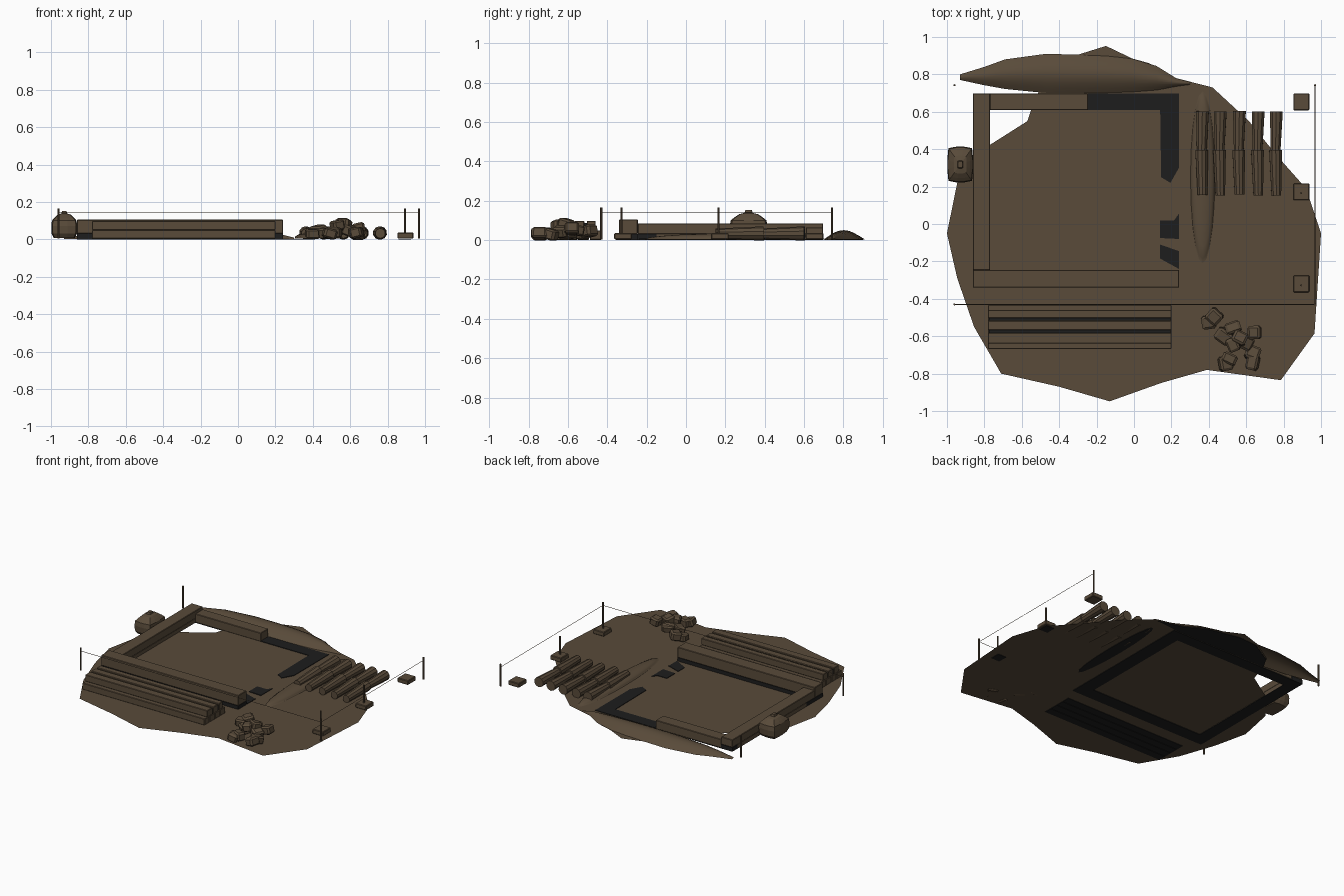
import bpy, bmesh, math, random
from mathutils import Vector, Matrix

if "Cube" in bpy.data.objects:
    bpy.data.objects.remove(bpy.data.objects["Cube"])

random.seed(4)


def material(name, rgb):
    m = bpy.data.materials.new(name)
    m.diffuse_color = (*rgb, 1)
    m.use_nodes = True
    m.node_tree.nodes["Principled BSDF"].inputs["Base Color"].default_value = m.diffuse_color
    return m


BROWN = material("earth_brown", (0.100, 0.070, 0.042))
DARK = material("trench_dark", (0.0125, 0.0125, 0.0125))


def finish(name, bm, mat=BROWN, smooth=False, normals=True):
    if normals:
        bmesh.ops.recalc_face_normals(bm, faces=bm.faces[:])
    me = bpy.data.meshes.new(name)
    bm.to_mesh(me)
    bm.free()
    me.materials.append(mat)
    for p in me.polygons:
        p.use_smooth = smooth
    ob = bpy.data.objects.new(name, me)
    bpy.context.collection.objects.link(ob)
    return ob


def box(name, x0, x1, y0, y1, z0, z1, mat=BROWN, bevel=0.0):
    bm = bmesh.new()
    bmesh.ops.create_cube(bm, size=1)
    bmesh.ops.scale(bm, vec=(x1 - x0, y1 - y0, z1 - z0), verts=bm.verts)
    bmesh.ops.translate(bm, vec=((x0 + x1) / 2, (y0 + y1) / 2, (z0 + z1) / 2), verts=bm.verts)
    if bevel:
        bmesh.ops.bevel(bm, geom=bm.edges[:], offset=bevel, segments=1, affect='EDGES')
    return finish(name, bm, mat)


def prism(name, pts, z0, z1, mat):
    bm = bmesh.new()
    face = bm.faces.new([bm.verts.new((x, y, z0)) for x, y in pts])
    if z1 > z0:
        r = bmesh.ops.extrude_face_region(bm, geom=[face])
        up = [v for v in r["geom"] if isinstance(v, bmesh.types.BMVert)]
        bmesh.ops.translate(bm, vec=(0, 0, z1 - z0), verts=up)
        return finish(name, bm, mat)
    face.normal_update()
    if face.normal.z < 0:
        face.normal_flip()
    return finish(name, bm, mat, normals=False)


def rod(name, a, b, r, sides=6, r2=None, smooth=False):
    a, b = Vector(a), Vector(b)
    d = b - a
    bm = bmesh.new()
    bmesh.ops.create_cone(bm, cap_ends=True, segments=sides, radius1=r,
                          radius2=r if r2 is None else r2, depth=d.length)
    rot = Vector((0, 0, 1)).rotation_difference(d.normalized()).to_matrix().to_4x4()
    bmesh.ops.transform(bm, matrix=Matrix.Translation((a + b) / 2) @ rot, verts=bm.verts)
    return finish(name, bm, smooth=smooth)


# Ground sheet
prism("ground", [(-.945, .22), (-1, -.05), (-.945, -.29), (-.855, -.55), (-.71, -.80),
                 (-.40, -.87), (-.13, -.948), (.145, -.85), (.39, -.78), (.785, -.835),
                 (.965, -.585), (1, -.05), (.92, .19), (.76, .37), (.615, .55),
                 (.42, .73), (.225, .78), (.08, .86), (-.01, .885), (-.15, .952),
                 (-.30, .905), (-.47, .80), (-.55, .61), (-.57, .55), (-.775, .42)],
      .004, .004, BROWN)

# Footing trench: frame beneath the ground, with the exposed stretches above it
for n, r in {"front": (-.86, .24, -.34, -.245), "back": (-.86, .24, .61, .697),
             "left": (-.86, -.77, -.245, .61), "right": (.14, .24, -.245, .61)}.items():
    box("trench_" + n, *r, 0, .003, DARK)
prism("trench_exposed_corner", [(-.245, .697), (.24, .697), (.24, .30), (.195, .22),
                                (.145, .25), (.14, .61), (-.245, .61)], .003, .008, DARK)
prism("trench_exposed_middle", [(.14, .02), (.215, .02), (.24, .055), (.24, -.08), (.14, -.075)],
      .003, .008, DARK)
prism("trench_exposed_end", [(.14, -.11), (.24, -.145), (.24, -.24), (.14, -.185)],
      .003, .008, DARK)

# Dark plates on the underside, below the parts that stand on the ground
for i in range(4):
    box("timber_underside", -.78, .20, -.669 + i * .06, -.613 + i * .06, 0, .003, DARK)
prism("bank_underside", [(-.52, .705), (.22, .705), (.40, .72), (.225, .77), (.08, .85),
                         (-.15, .90), (-.30, .89), (-.47, .79)], 0, .003, DARK)
prism("ridge_underside", [(.367 + .045 * math.cos(a), .25 + .38 * math.sin(a))
                          for a in [math.tau * k / 16 for k in range(16)]], 0, .003, DARK)
for y in (.172, -.32):
    box("pad_underside", .858, .925, y - .035, y + .035, 0, .003, DARK)

# Partly built walls on their dark base
box("front_wall_base", -.86, .24, -.34, -.245, .003, .03, DARK)
box("front_wall", -.86, .24, -.34, -.245, .03, .105, bevel=.003)
box("left_wall", -.86, -.77, -.245, .697, .03, .085, bevel=.003)
box("left_wall_base_front", -.86, -.77, -.245, -.15, .003, .03, DARK)
box("left_wall_base", -.86, -.77, -.15, .64, .003, .03)
box("left_wall_base_back", -.86, -.77, .64, .697, .003, .03, DARK)
box("back_wall", -.77, -.245, .61, .697, .003, .065, bevel=.003)

# Timber stack in two layers with a dark gap between the upper beams
for i in range(4):
    box("lower_timber", -.78, .20, -.669 + i * .06, -.613 + i * .06, .003, .05, bevel=.003)
for y0, y1 in ((-.638, -.582), (-.568, -.517), (-.503, -.46)):
    box("upper_timber", -.78, .20, y0, y1, .05, .098, bevel=.003)
for y0, y1 in ((-.582, -.568), (-.517, -.503)):
    box("timber_gap", -.775, .195, y0, y1, .05, .088, DARK)

# Curved spoil bank behind the back wall
rows = [(-.93, .77, .80), (-.80, .742, .84), (-.69, .722, .88), (-.47, .70, .91),
        (-.30, .70, .905), (-.15, .70, .90), (-.01, .705, .885), (.12, .715, .845),
        (.225, .735, .78), (.30, .745, .76)]
bm = bmesh.new()
grid = []
for i, (x, y0, y1) in enumerate(rows):
    h = .048 * math.sin(math.pi * (i + .15) / (len(rows) - .7)) ** .7
    grid.append([bm.verts.new((x, y0 + (y1 - y0) * j / 8, .003 + h * math.sin(math.pi * j / 8)))
                 for j in range(9)])
for a, b in zip(grid, grid[1:]):
    for j in range(8):
        bm.faces.new((a[j], b[j], b[j + 1], a[j + 1]))
finish("spoil_bank", bm, smooth=True, normals=False)

# Low ridge beside the pipes
bm = bmesh.new()
bmesh.ops.create_uvsphere(bm, u_segments=20, v_segments=10, radius=1)
bmesh.ops.bisect_plane(bm, geom=bm.verts[:] + bm.edges[:] + bm.faces[:], plane_co=(0, 0, 0),
                       plane_no=(0, 0, -1), clear_outer=True)
bmesh.ops.scale(bm, vec=(.065, .46, .03), verts=bm.verts)
bmesh.ops.translate(bm, vec=(.367, .25, .004), verts=bm.verts)
finish("soil_ridge", bm, smooth=True, normals=False)

# Two rows of tapered pipes
for i, x in enumerate((.362, .457, .56, .66, .757)):
    dy = random.uniform(-.01, .01)
    rod("far_pipe", (x + .004, .605 + dy * .5, .034), (x, .385, .032), .036, 10, .027)
    rod("near_pipe", (x, .395, .034), (x + .004, .16 + dy, .032), .036, 10, .027)

# Pad footings
for y in (.653, .172, -.32):
    box("pad_footing", .852, .938, y - .045, y + .045, .004, .036, bevel=.004)

# Survey stakes and string lines
for x, y in ((.894, .165), (.894, -.328), (-.96, .742), (.968, .742), (.968, -.43), (-.96, -.43)):
    rod("stake", (x, y, .004), (x, y, .165), .006)
rod("front_string", (-.96, -.43, .142), (.968, -.43, .142), .0018, 4)
rod("side_string", (.968, -.43, .142), (.968, .742, .142), .0018, 4)

# Rubble pile
stones = [(.43, -.495, .045), (.53, -.555, .05), (.48, -.60, .035), (.565, -.61, .08),
          (.645, -.58, .06), (.51, -.72, .035), (.635, -.69, .03), (.635, -.74, .035),
          (.40, -.525, .03), (.60, -.635, .045), (.53, -.645, .075), (.49, -.745, .03)]
for x, y, z in stones:
    bm = bmesh.new()
    bmesh.ops.create_cube(bm, size=1)
    bmesh.ops.bevel(bm, geom=bm.edges[:], offset=.16, segments=1, affect='EDGES')
    s = Matrix.Diagonal((random.uniform(.07, .095), random.uniform(.055, .075),
                         random.uniform(.05, .06), 1))
    r = (Matrix.Rotation(random.uniform(0, math.pi), 4, 'Z')
         @ Matrix.Rotation(random.uniform(-.35, .35), 4, 'X'))
    bmesh.ops.transform(bm, matrix=Matrix.Translation((x, y, z)) @ r @ s, verts=bm.verts)
    finish("rubble_stone", bm)

# Tied sack: squarish rings stacked up to a small knot
bm = bmesh.new()
rings = []
for s, z in ((.8, .006), (.97, .03), (1, .07), (.95, .10), (.76, .115), (.5, .132),
             (.22, .138), (.17, .152)):
    ring = []
    for k in range(12):
        a = math.tau * (k + .5) / 12
        c, d = math.cos(a), math.sin(a)
        f = s / max(abs(c), abs(d)) ** .7
        ring.append(bm.verts.new((-.929 + .07 * f * c, .318 + .097 * f * d, z)))
    rings.append(ring)
for a, b in zip(rings, rings[1:]):
    for k in range(12):
        bm.faces.new((a[k], a[(k + 1) % 12], b[(k + 1) % 12], b[k]))
bm.faces.new(rings[0])
bm.faces.new(rings[-1])
finish("sack", bm)
